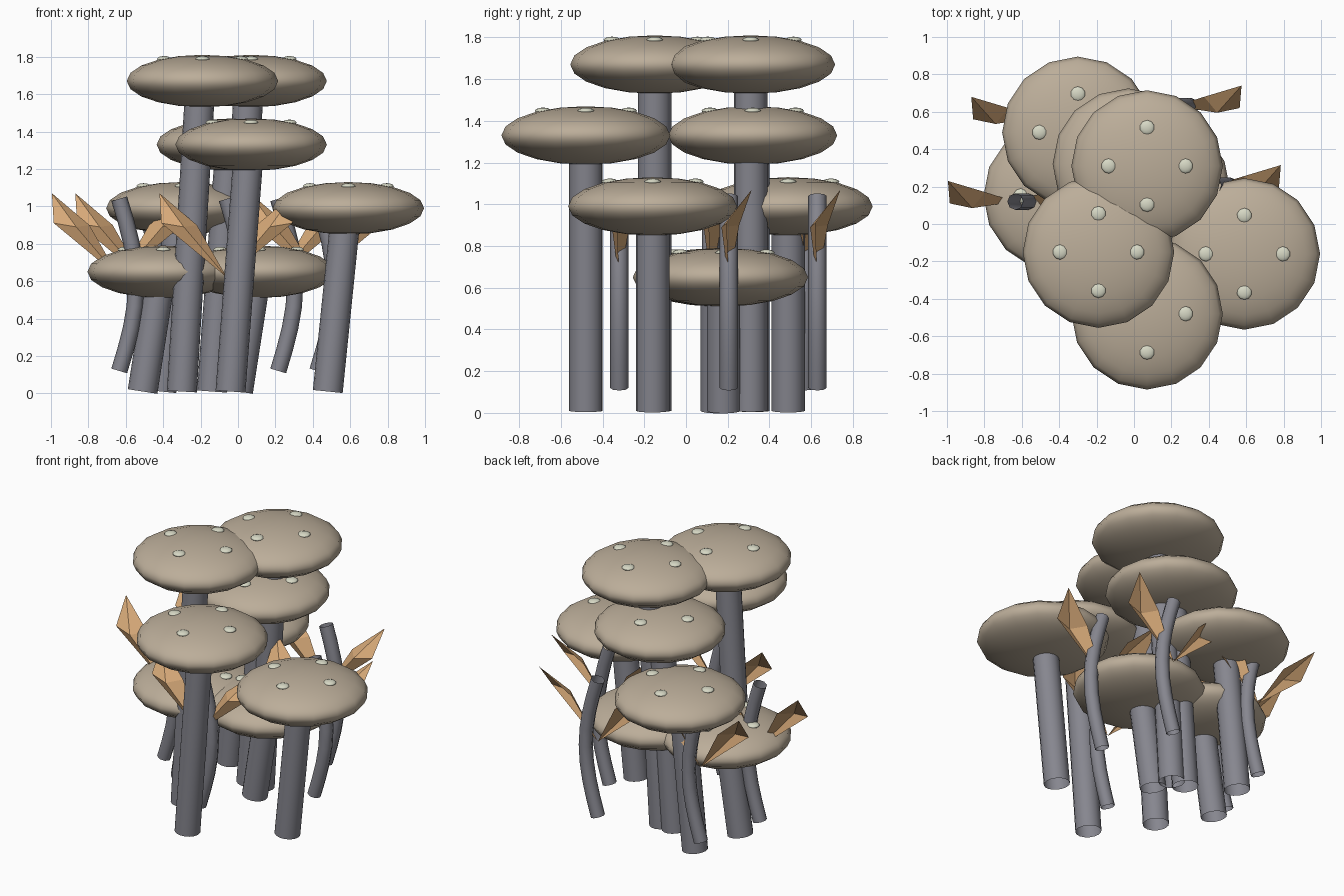
import bpy, bmesh, math
from mathutils import Vector

if "Cube" in bpy.data.objects:
    bpy.data.objects.remove(bpy.data.objects["Cube"], do_unlink=True)


def material(name, rgb):
    m = bpy.data.materials.new(name)
    m.use_nodes = True
    m.diffuse_color = (*rgb, 1)
    m.node_tree.nodes["Principled BSDF"].inputs["Base Color"].default_value = (*rgb, 1)
    return m


CAP = material("taupe cap", (0.50, 0.42, 0.32))
STEM = material("grey stem", (0.24, 0.24, 0.275))
LEAF = material("tan leaf", (0.68, 0.40, 0.19))
SPOT = material("pale spot", (0.68, 0.69, 0.56))


def finish(obj, mat, smooth=True):
    obj.data.materials.clear()
    obj.data.materials.append(mat)
    for p in obj.data.polygons:
        p.use_smooth = smooth
    return obj


def ellipsoid(name, loc, size, segments, rings, mat):
    bpy.ops.mesh.primitive_uv_sphere_add(segments=segments, ring_count=rings, location=loc)
    obj = bpy.context.object
    obj.name = name
    obj.scale = size
    return finish(obj, mat)


def tube(name, points, radius, resolution):
    """Open-ended round tube along a path."""
    curve = bpy.data.curves.new(name, 'CURVE')
    curve.dimensions = '3D'
    curve.bevel_depth = radius
    curve.bevel_resolution = resolution
    spline = curve.splines.new('POLY')
    spline.points.add(len(points) - 1)
    for p, co in zip(spline.points, points):
        p.co = (*co, 1)
    obj = bpy.data.objects.new(name, curve)
    bpy.context.collection.objects.link(obj)
    bpy.ops.object.select_all(action='DESELECT')
    obj.select_set(True)
    bpy.context.view_layer.objects.active = obj
    bpy.ops.object.convert(target='MESH')
    return finish(bpy.context.object, STEM)


def leaf(name, origin, side):
    """Pointed leaf folded along its middle ridge."""
    base, lower, tip, upper, ridge = (
        (0, 0, 0), (0.35, -0.01, 0.29), (0.36, 0.11, 0.45),
        (0.16, 0.05, 0.28), (0.23, -0.035, 0.27))
    bm = bmesh.new()
    vs = [bm.verts.new(Vector((x * side, y, z)) + Vector(origin))
          for x, y, z in (base, lower, tip, upper, ridge)]
    for i in range(4):
        bm.faces.new((vs[i], vs[(i + 1) % 4], vs[4]))
    bmesh.ops.recalc_face_normals(bm, faces=bm.faces)
    mesh = bpy.data.meshes.new(name)
    bm.to_mesh(mesh)
    bm.free()
    obj = bpy.data.objects.new(name, mesh)
    bpy.context.collection.objects.link(obj)
    return finish(obj, LEAF, False)


# Mushrooms: leaning stem, flattened cap and four spots
CAP_R, CAP_H, SPOT_R = 0.405, 0.14, 0.205
mushrooms = [(-0.30, 0.49, 0.99), (0.07, 0.31, 1.67), (-0.19, -0.15, 1.67),
             (0.59, -0.16, 0.99), (0.07, -0.48, 1.33), (-0.03, 0.32, 1.33),
             (-0.40, 0.15, 0.65), (0.11, 0.18, 0.65)]
for n, (x, y, z) in enumerate(mushrooms, 1):
    tube(f"mushroom_stem_{n}", [(x - 0.11, y, 0.01), (x - 0.01, y, z)], 0.08, 6)
    ellipsoid(f"mushroom_cap_{n}", (x, y, z), (CAP_R, CAP_R, CAP_H), 16, 10, CAP)
    top = z + CAP_H * math.sqrt(1 - (SPOT_R / CAP_R) ** 2)
    for k in range(4):
        a = k * math.pi / 2
        pos = (x + SPOT_R * math.cos(a), y + SPOT_R * math.sin(a), top - 0.003)
        ellipsoid(f"cap_spot_{n}_{k + 1}", pos, (0.04, 0.04, 0.016), 10, 6, SPOT)

# Sprouts: bowed thin stem with a pair of leaves
sprouts = [(-0.635, 0.12), (-0.51, 0.57), (-0.06, -0.32), (0.425, 0.205), (0.215, 0.63)]
for n, (x, y) in enumerate(sprouts, 1):
    path = []
    for i in range(9):
        t = i / 8
        path.append((x + 0.09 * math.sin(math.pi * t), y, 0.12 + 0.92 * t))
    tube(f"sprout_stem_{n}", path, 0.044, 2)
    for side, word in ((1, "left"), (-1, "right")):
        leaf(f"sprout_leaf_{word}_{n}", (x, y, 0.62), side)
